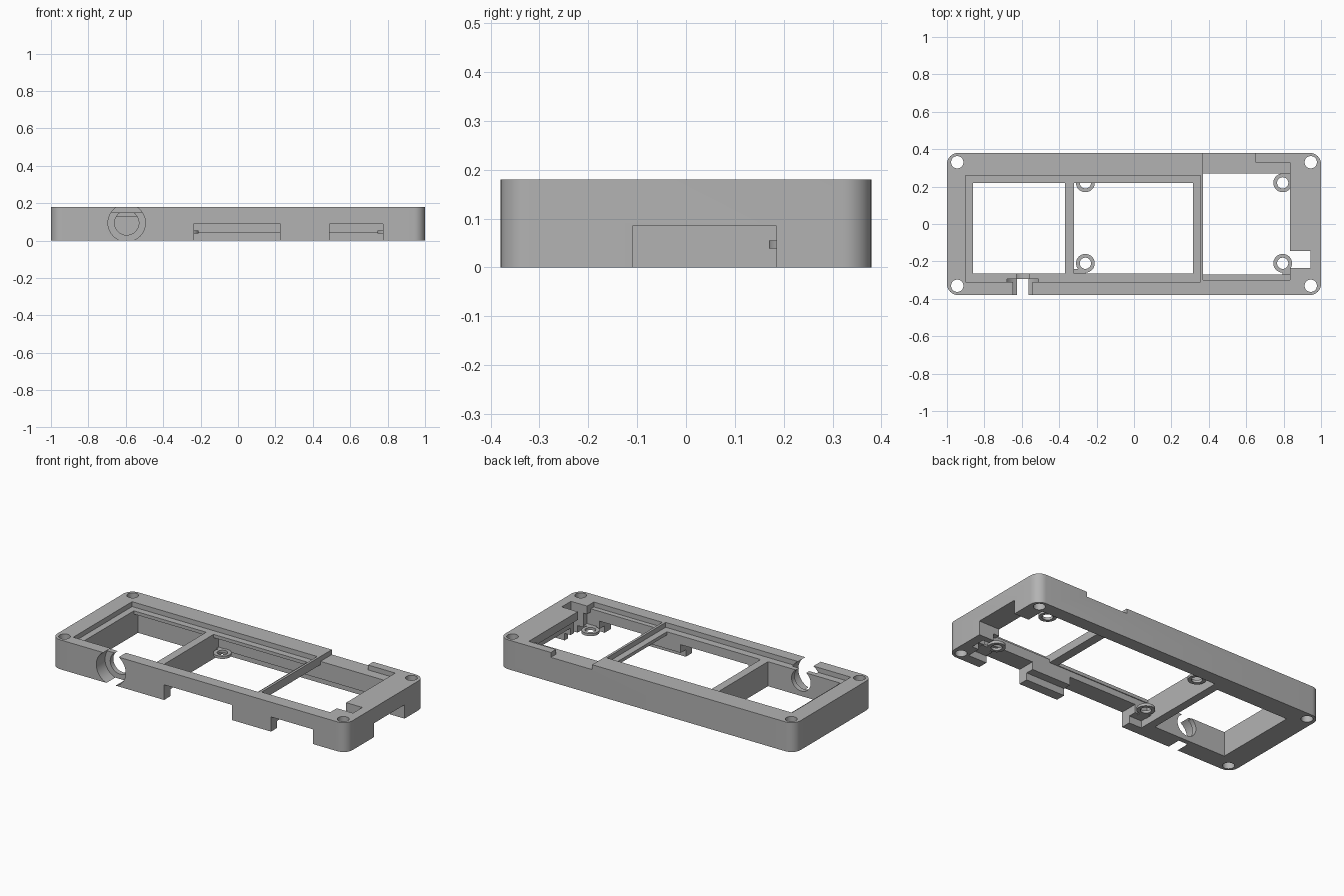
import bpy, bmesh, math
from mathutils import Matrix

cube = bpy.data.objects.get("Cube")
if cube:
    bpy.data.objects.remove(cube, do_unlink=True)

grey = bpy.data.materials.new("plain_grey")
grey.use_nodes = True
colour = (0.45, 0.45, 0.45, 1)
grey.diffuse_color = colour
grey.node_tree.nodes["Principled BSDF"].inputs["Base Color"].default_value = colour

TOP, LEDGE, UNDER, BOARD = 0.18, 0.15, 0.13, 0.043


def add_object(name, bm):
    mesh = bpy.data.meshes.new(name)
    bm.to_mesh(mesh)
    bm.free()
    mesh.materials.append(grey)
    obj = bpy.data.objects.new(name, mesh)
    bpy.context.collection.objects.link(obj)
    return obj


def box(name, x, y, z, corner=0):
    bm = bmesh.new()
    bmesh.ops.create_cube(bm, size=1)
    for v in bm.verts:
        for axis, (lo, hi) in enumerate((x, y, z)):
            v.co[axis] = hi if v.co[axis] > 0 else lo
    if corner:
        upright = [e for e in bm.edges
                   if abs(e.verts[0].co.z - e.verts[1].co.z) > 0.01]
        bmesh.ops.bevel(bm, geom=upright, offset=corner, segments=8,
                        profile=0.5, affect='EDGES')
    return add_object(name, bm)


def cylinder(name, centre, radius, length, sideways=False):
    bm = bmesh.new()
    turn = Matrix.Rotation(math.pi / 2, 4, 'X') if sideways else Matrix()
    bmesh.ops.create_cone(bm, cap_ends=True, segments=40, radius1=radius,
                          radius2=radius, depth=length,
                          matrix=Matrix.Translation(centre) @ turn)
    return add_object(name, bm)


def combine(tool, operation='DIFFERENCE'):
    mod = frame.modifiers.new(tool.name, 'BOOLEAN')
    mod.operation = operation
    mod.solver = 'EXACT'
    mod.object = tool
    bpy.context.view_layer.objects.active = frame
    bpy.ops.object.modifier_apply(modifier=mod.name)
    bpy.data.objects.remove(tool, do_unlink=True)


def cut(x, y, z):
    combine(box("cutter", x, y, z))


# Rounded slab
frame = box("case_frame", (-1, 1), (-0.38, 0.38), (0, TOP), 0.06)

# Screen recess in the top, with two windows split by a bar
cut((-0.9, 0.355), (-0.31, 0.26), (LEDGE, 0.3))
cut((-0.86, -0.37), (-0.265, 0.22), (-0.1, 0.3))
cut((-0.32, 0.315), (-0.265, 0.22), (-0.1, 0.3))

# Open bay on the left end, with its shallow step and back notch
cut((0.37, 0.835), (-0.27, 0.27), (-0.1, 0.3))
cut((0.37, 0.835), (-0.3, 0.33), (LEDGE, 0.3))
cut((0.37, 0.65), (0.25, 0.5), (LEDGE, 0.3))

# Hollows below: rear undercut, component space and board pocket
cut((-0.86, -0.37), (-0.265, 0.26), (-0.1, UNDER))
cut((-0.32, 0.86), (-0.27, 0.27), (-0.1, UNDER))
cut((-0.32, 0.9), (-0.32, 0.3), (-0.1, BOARD))

# Connector openings through the front and left walls
cut((-0.235, 0.225), (-0.5, -0.2), (-0.1, 0.093))
cut((0.49, 0.775), (-0.5, -0.2), (-0.1, 0.09))
cut((0.8, 1.1), (-0.11, 0.185), (-0.1, 0.085))
cut((0.82, 0.945), (-0.235, -0.145), (-0.1, 0.3))

# Stepped round socket in the front wall
combine(cylinder("cutter", (-0.595, -0.395, 0.095), 0.1, 0.2, True))
combine(cylinder("cutter", (-0.595, -0.3, 0.095), 0.065, 0.2, True))

# Board mounting rings, tied to the nearest walls
for x in (-0.26, 0.795):
    for y in (-0.21, 0.22):
        side = -1 if x < 0 else 1
        edge = -0.28 if y < 0 else 0.28
        wall = -0.33 if x < 0 else 0.87
        combine(cylinder("mount_ring", (x, y, 0.047), 0.05, 0.016), 'UNION')
        combine(box("mount_web", sorted((x, wall)), sorted((y + 0.03 * (1 if y > 0 else -1), edge)),
                    (0.041, 0.053)), 'UNION')
        combine(cylinder("cutter", (x, y, 0.047), 0.03, 0.06))

# Corner screw holes
for x in (-0.945, 0.945):
    for y in (-0.33, 0.33):
        combine(cylinder("cutter", (x, y, 0.09), 0.033, 0.4))

# Single material and crisp edges
frame.data.materials.clear()
frame.data.materials.append(grey)
for poly in frame.data.polygons:
    poly.material_index = 0
bpy.ops.object.select_all(action='DESELECT')
frame.select_set(True)
bpy.context.view_layer.objects.active = frame
bpy.ops.object.shade_smooth_by_angle(angle=math.radians(30))
